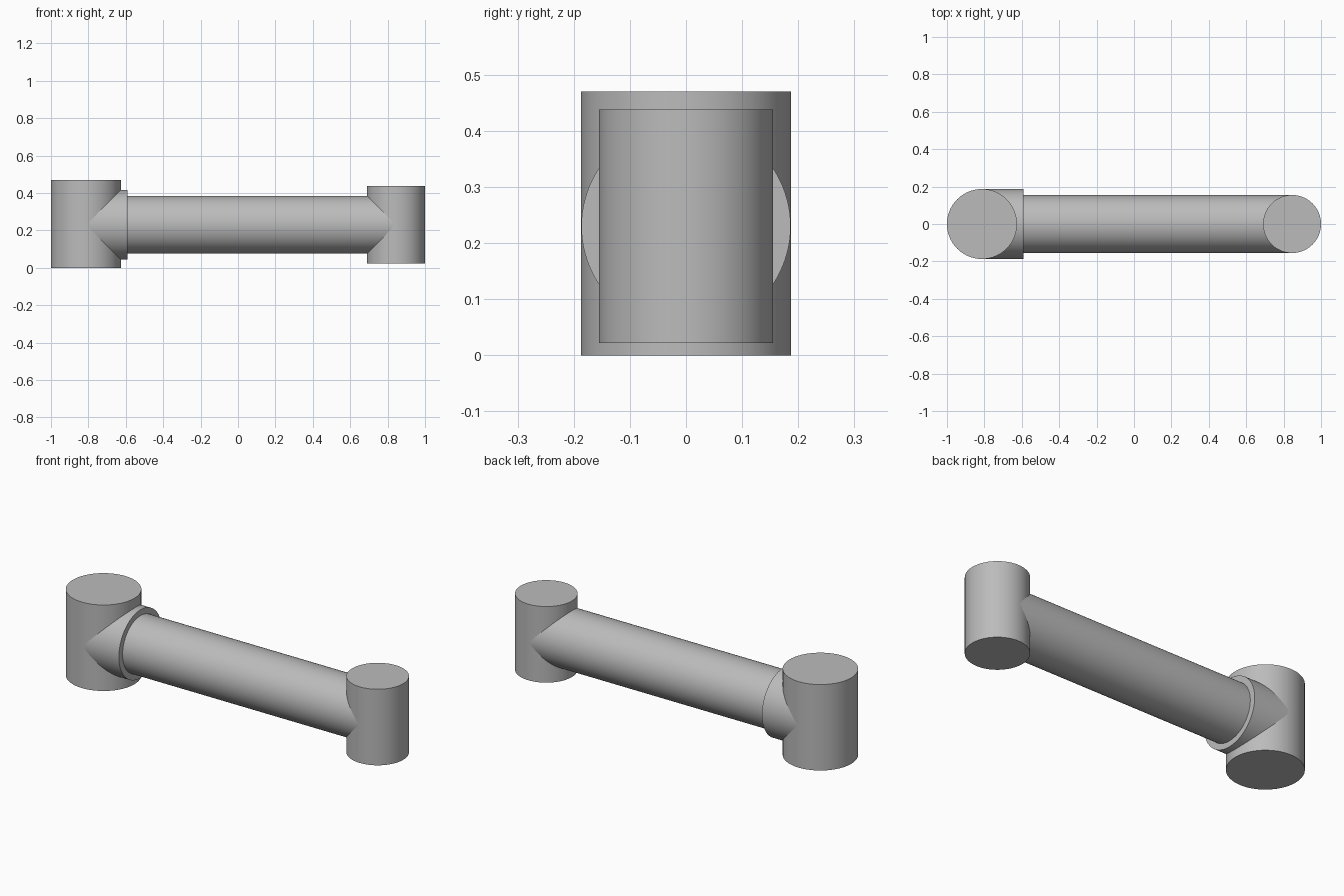
import bpy
from math import radians

cube = bpy.data.objects.get("Cube")
if cube:
    bpy.data.objects.remove(cube, do_unlink=True)

# Single plain grey
grey = bpy.data.materials.new("plain_grey")
grey.use_nodes = True
color = (0.5, 0.5, 0.5, 1)
grey.diffuse_color = color
grey.node_tree.nodes["Principled BSDF"].inputs["Base Color"].default_value = color

AXIS_Z = 0.23      # height of the horizontal arm
BIG_X, BIG_R = -0.813, 0.187
SMALL_X, SMALL_R = 0.845, 0.155


def cylinder(name, radius, length, location, along_x=False):
    rotation = (0, radians(90), 0) if along_x else (0, 0, 0)
    bpy.ops.mesh.primitive_cylinder_add(
        vertices=96, radius=radius, depth=length,
        location=location, rotation=rotation)
    obj = bpy.context.object
    obj.name = name
    obj.data.materials.append(grey)
    bpy.ops.object.shade_smooth_by_angle(angle=radians(30))
    return obj


def arm_section(name, radius, start, end):
    return cylinder(name, radius, end - start, ((start + end) / 2, 0, AXIS_Z), True)


# Upright joint housings at both ends
cylinder("large_joint", BIG_R, 0.47, (BIG_X, 0, 0.235))
cylinder("small_joint", SMALL_R, 0.416, (SMALL_X, 0, AXIS_Z))

# Collar on the large joint, and the tube running to the small joint
arm_section("collar", BIG_R - 0.0005, BIG_X, -0.59)
arm_section("arm_tube", SMALL_R - 0.0005, -0.7, SMALL_X)
